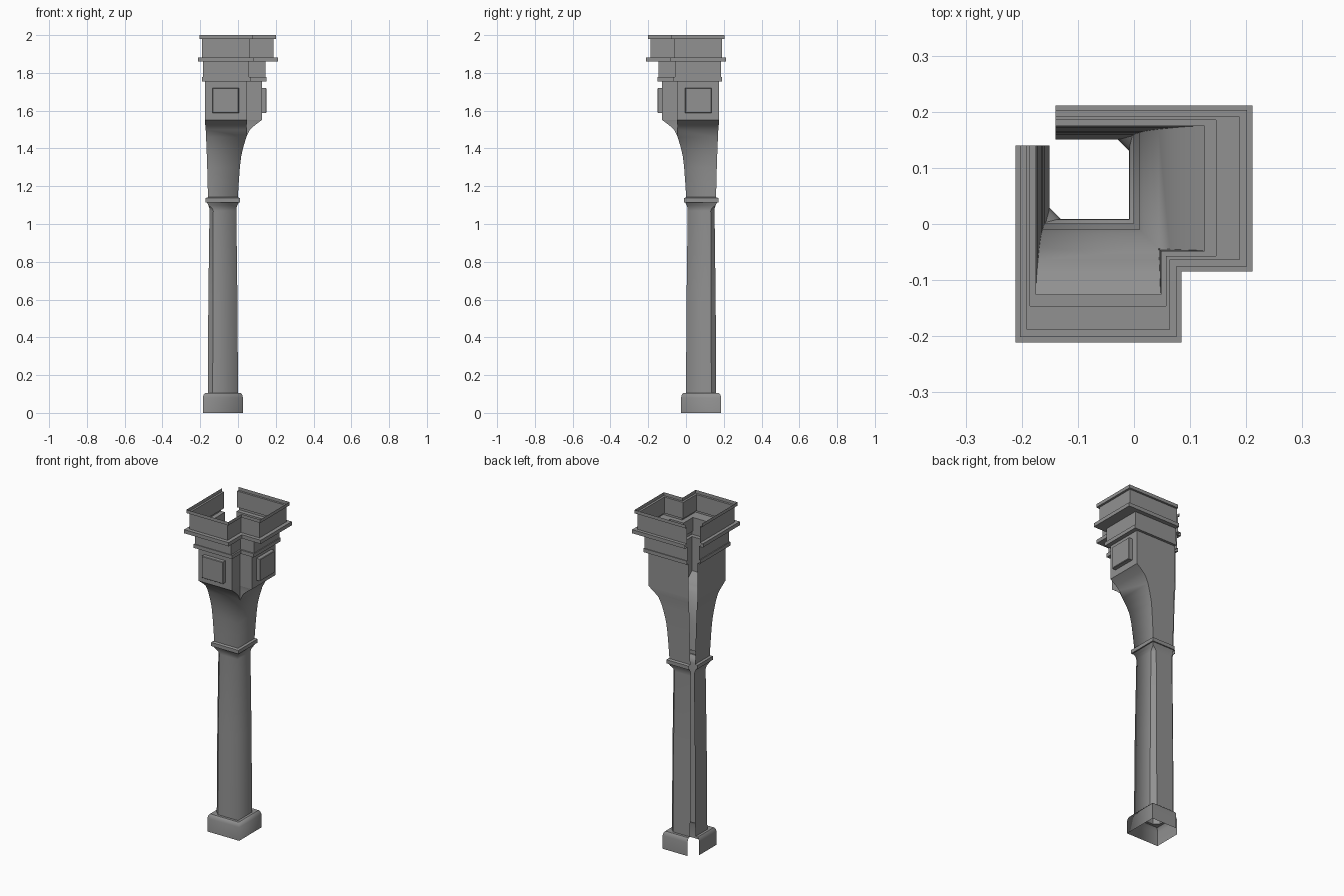
import bpy, bmesh, math

if "Cube" in bpy.data.objects:
    bpy.data.objects.remove(bpy.data.objects["Cube"])

GAP = 0.14    # walls stop here, leaving the back-left corner open
MID = 0.08    # post centre is (-MID, MID)

grey = bpy.data.materials.new("dark_grey")
grey.diffuse_color = (0.285, 0.285, 0.285, 1)
grey.use_nodes = True
grey.node_tree.nodes["Principled BSDF"].inputs["Base Color"].default_value = grey.diffuse_color


def outline(ext, inner, back, c):
    """Open L-shaped plan, mirrored over the diagonal; collapses to a square when ext == inner."""
    half = [(-GAP, back), (ext - c, back), (ext, back - c), (ext, -inner)]
    return half + [(inner, -inner)] + [(-y, -x) for x, y in reversed(half)]


def square(z, h, c=0.0):
    """Level of the post: half-width h, outer corners chamfered by c."""
    return (z, h - MID, h - MID, h + MID, c)


def arms(z, ext, inner, back):
    """Level of the head, with a notch between its two arms."""
    return (z, ext, inner, back, 0.0)


def finish(name, bm, smooth=True):
    bmesh.ops.remove_doubles(bm, verts=bm.verts, dist=1e-5)
    mesh = bpy.data.meshes.new(name)
    bm.to_mesh(mesh)
    bm.free()
    mesh.materials.append(grey)
    ob = bpy.data.objects.new(name, mesh)
    bpy.context.collection.objects.link(ob)
    if smooth:
        bpy.ops.object.select_all(action='DESELECT')
        ob.select_set(True)
        bpy.context.view_layer.objects.active = ob
        bpy.ops.object.shade_smooth_by_angle(angle=math.radians(30))
    return ob


def shell(name, levels, soft_corner=False):
    """Skin a stack of outlines as a single open sheet."""
    bm = bmesh.new()
    rows = [[bm.verts.new((x, y, z)) for x, y in outline(*plan)] for z, *plan in levels]
    for lo, hi in zip(rows, rows[1:]):
        for i in range(len(lo) - 1):
            bm.faces.new((lo[i], hi[i], hi[i + 1], lo[i + 1]))
    ob = finish(name, bm)
    if soft_corner:
        # the front-right corner of the post is shaded soft
        for e in ob.data.edges:
            ends = [ob.data.vertices[v].co for v in e.vertices]
            if all(abs(p.x + p.y) < 1e-4 and p.z < 1.47 for p in ends):
                e.use_edge_sharp = False
    return ob


# plinth with an eased top edge and a ledge into the shaft
shell("base", [square(0, .106), square(.08, .106), square(.096, .102),
               square(.105, .095), square(.105, .08, .026)], True)

# slightly tapering shaft, two chamfered corners with stops near the top
shell("shaft", [square(.105, .08, .026), square(.6, .077, .024), square(1.07, .071, .02),
                square(1.085, .072, .014), square(1.1, .077), square(1.115, .084)], True)

# collar band
shell("collar", [square(1.115, .084), square(1.115, .091), square(1.137, .091),
                 square(1.142, .079)])

# flaring neck that splits into the two arms; its back faces stay nearly straight
shell("neck", [arms(1.142, -.001, -.001, .159), arms(1.22, .004, .004, .161),
               arms(1.3, .01, .01, .163), arms(1.36, .017, .017, .165),
               arms(1.41, .029, .029, .167), arms(1.46, .044, .044, .169),
               arms(1.5, .064, .045, .171), arms(1.52, .086, .046, .173),
               arms(1.545, .118, .047, .175), arms(1.55, .126, .048, .175)], True)

# plain head block
shell("head_block", [arms(1.55, .126, .048, .175), arms(1.755, .126, .048, .175)])

# lower moulding and frieze
shell("frieze", [arms(1.755, .126, .048, .175), arms(1.755, .151, .066, .19),
                 arms(1.777, .151, .066, .19), arms(1.777, .146, .057, .185),
                 arms(1.86, .146, .057, .185)])

# ledge, upper wall and top lip
shell("cornice", [arms(1.86, .146, .057, .185), arms(1.86, .211, .085, .211),
                  arms(1.882, .211, .085, .211), arms(1.882, .188, .063, .191),
                  arms(1.98, .188, .063, .191), arms(1.98, .201, .076, .203),
                  arms(2.0, .201, .076, .203)])


# raised panels on the ends of both arms
def panel(name, mirrored):
    bm = bmesh.new()
    rows = []
    for depth, inset in ((.126, 0), (.148, 0), (.151, .003)):
        a, b = -.136 + inset, .004 - inset
        lo, hi = 1.588 + inset, 1.72 - inset
        row = []
        for x, z in ((a, lo), (b, lo), (b, hi), (a, hi)):
            co = (depth, -x, z) if mirrored else (x, -depth, z)
            row.append(bm.verts.new(co))
        rows.append(row)
    for r, s in zip(rows, rows[1:]):
        for i in range(4):
            j = (i + 1) % 4
            bm.faces.new((r[i], r[j], s[j], s[i]))
    bm.faces.new(rows[-1])
    if mirrored:
        bmesh.ops.reverse_faces(bm, faces=bm.faces)
    return finish(name, bm, smooth=False)


panel("front_panel", False)
panel("right_panel", True)
